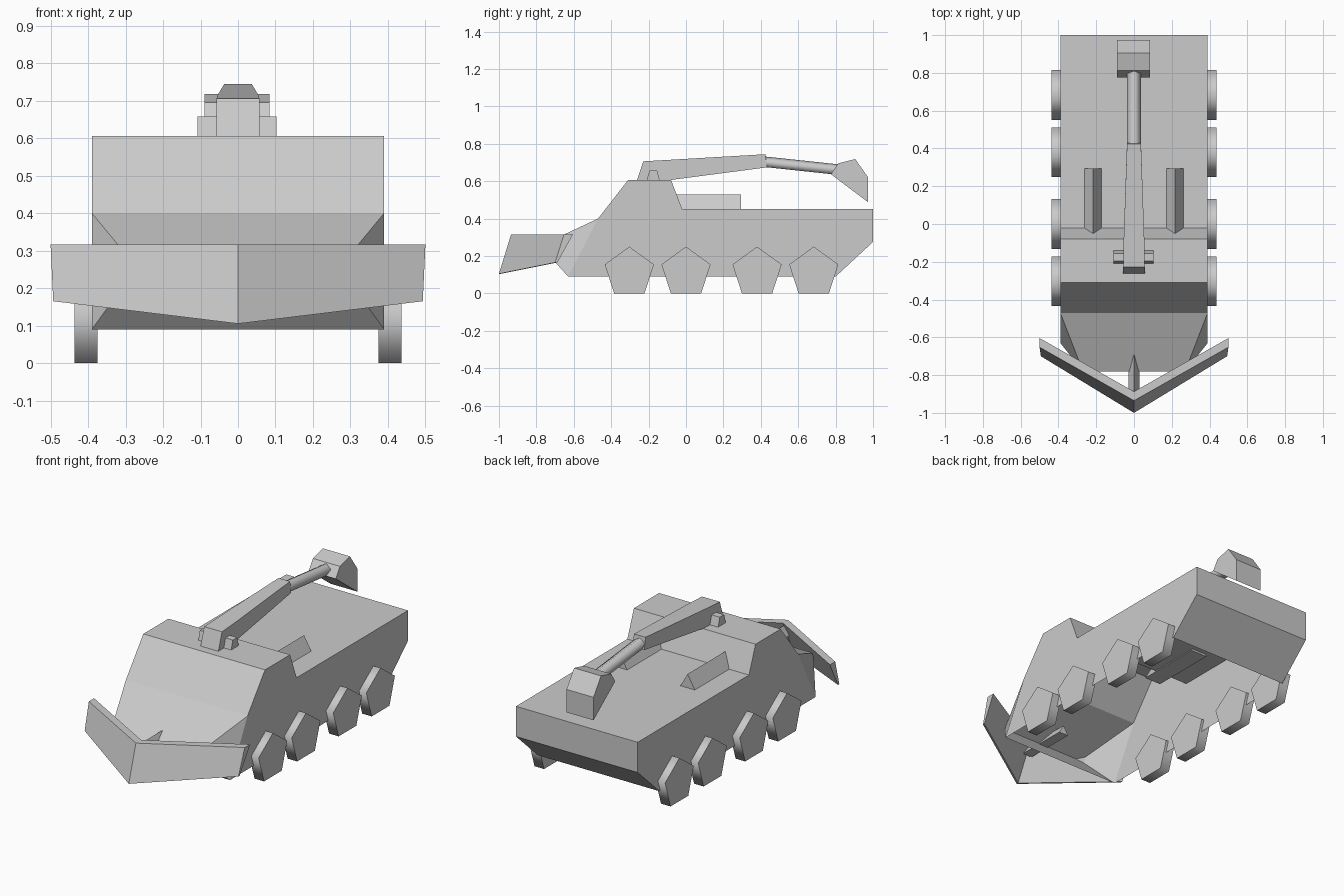
import bpy, bmesh, math

if "Cube" in bpy.data.objects:
    bpy.data.objects.remove(bpy.data.objects["Cube"])

grey = bpy.data.materials.new("armour_grey")
grey.diffuse_color = (0.6, 0.6, 0.6, 1)
grey.use_nodes = True
grey.node_tree.nodes["Principled BSDF"].inputs["Base Color"].default_value = grey.diffuse_color


def finish(name, bm):
    bmesh.ops.recalc_face_normals(bm, faces=bm.faces[:])
    mesh = bpy.data.meshes.new(name)
    bm.to_mesh(mesh)
    bm.free()
    mesh.materials.append(grey)
    obj = bpy.data.objects.new(name, mesh)
    bpy.context.collection.objects.link(obj)
    return obj


def loft(name, rings, smooth=False):
    """Skin matching rings of points and cap both ends."""
    bm = bmesh.new()
    loops = [[bm.verts.new(p) for p in ring] for ring in rings]
    n = len(loops[0])
    for a, b in zip(loops, loops[1:]):
        for i in range(n):
            j = (i + 1) % n
            bm.faces.new((a[i], a[j], b[j], b[i])).smooth = smooth
    for cap in (loops[0], loops[-1]):
        face = bm.faces.new(cap)
        for edge in face.edges:
            edge.smooth = False
    return finish(name, bm)


def across(name, profile, x0, x1, smooth=False):
    """Extrude a side profile of (y, z) points across x."""
    return loft(name, [[(x, y, z) for y, z in profile] for x in (x0, x1)], smooth)


def polygon(sides, r, cu, cv, v_scale=1):
    """Regular polygon with one corner pointing up."""
    return [(cu + r * math.sin(2 * math.pi * i / sides),
             cv + r * v_scale * math.cos(2 * math.pi * i / sides)) for i in range(sides)]


# Hull shell, open underneath: (y, z, half width), the nose is the narrow pair
outline = [(-0.63, 0.09, 0.39), (-0.78, 0.255, 0.27), (-0.47, 0.40, 0.39),
           (-0.31, 0.606, 0.39), (-0.08, 0.606, 0.39), (-0.02, 0.45, 0.39),
           (1.0, 0.45, 0.39), (1.0, 0.275, 0.39), (0.80, 0.09, 0.39)]
bm = bmesh.new()
left = [bm.verts.new((-w, y, z)) for y, z, w in outline]
right = [bm.verts.new((w, y, z)) for y, z, w in outline]
for i in range(len(outline) - 1):
    bm.faces.new((left[i], left[i + 1], right[i + 1], right[i]))
for side in (left, right):
    bm.faces.new(side[:3])
    bm.faces.new([side[0]] + side[2:])
finish("hull", bm)

# Five-sided wheels and ridged deck boxes on both sides
for s, label in ((-1, "left"), (1, "right")):
    for k, y in enumerate((-0.303, 0.0, 0.38, 0.683)):
        across(f"wheel_{label}_{k + 1}", polygon(5, 0.138, y, 0.112),
               s * 0.375, s * 0.436, smooth=True)
    box = polygon(3, 0.061, s * 0.217, 0.469)
    loft(f"deck_box_{label}", [[(x, y, z) for x, z in box] for y in (-0.1, 0.295)])

# V-shaped plough blade, thin at its lower edge
def blade_ring(x, shift, low_z, low_y):
    return [(x, -0.935 + shift, 0.316), (x, -0.887 + shift, 0.316),
            (x * 0.986, low_y + 0.012, low_z), (x * 0.986, low_y, low_z)]

loft("plough_blade", [blade_ring(-0.5, 0.283, 0.165, -0.70),
                      blade_ring(0, 0, 0.105, -1.0),
                      blade_ring(0.5, 0.283, 0.165, -0.70)])

# Strut joining the blade to the nose
strut = polygon(3, 0.035, 0, 0.263)
loft("blade_strut", [[(x, y, z) for x, z in strut] for y in (-0.91, -0.60)])

# Crane pivot on the roof
across("crane_pivot", [(-0.214, 0.59), (-0.195, 0.658), (-0.155, 0.658), (-0.136, 0.59)],
       -0.108, 0.103)

# Main boom, tapering to the rear
def boom_ring(w, low, high):
    return [(-w, *low), (w, *low), (w, *high), (-w, *high)]

loft("main_boom", [boom_ring(0.057, (-0.262, 0.604), (-0.228, 0.706)),
                   boom_ring(0.055, (-0.10, 0.604), (-0.09, 0.714)),
                   boom_ring(0.037, (0.434, 0.674), (0.424, 0.744))])

# Five-sided outer boom
rod = polygon(5, 0.039, 0, 0, 0.8)
loft("outer_boom", [[(x, y, z + c) for x, z in rod]
                    for y, c in ((0.40, 0.703), (0.86, 0.654))], smooth=True)

# Bucket
across("bucket", [(0.775, 0.637), (0.813, 0.695), (0.905, 0.718), (0.974, 0.62), (0.974, 0.487)],
       -0.089, 0.084)
